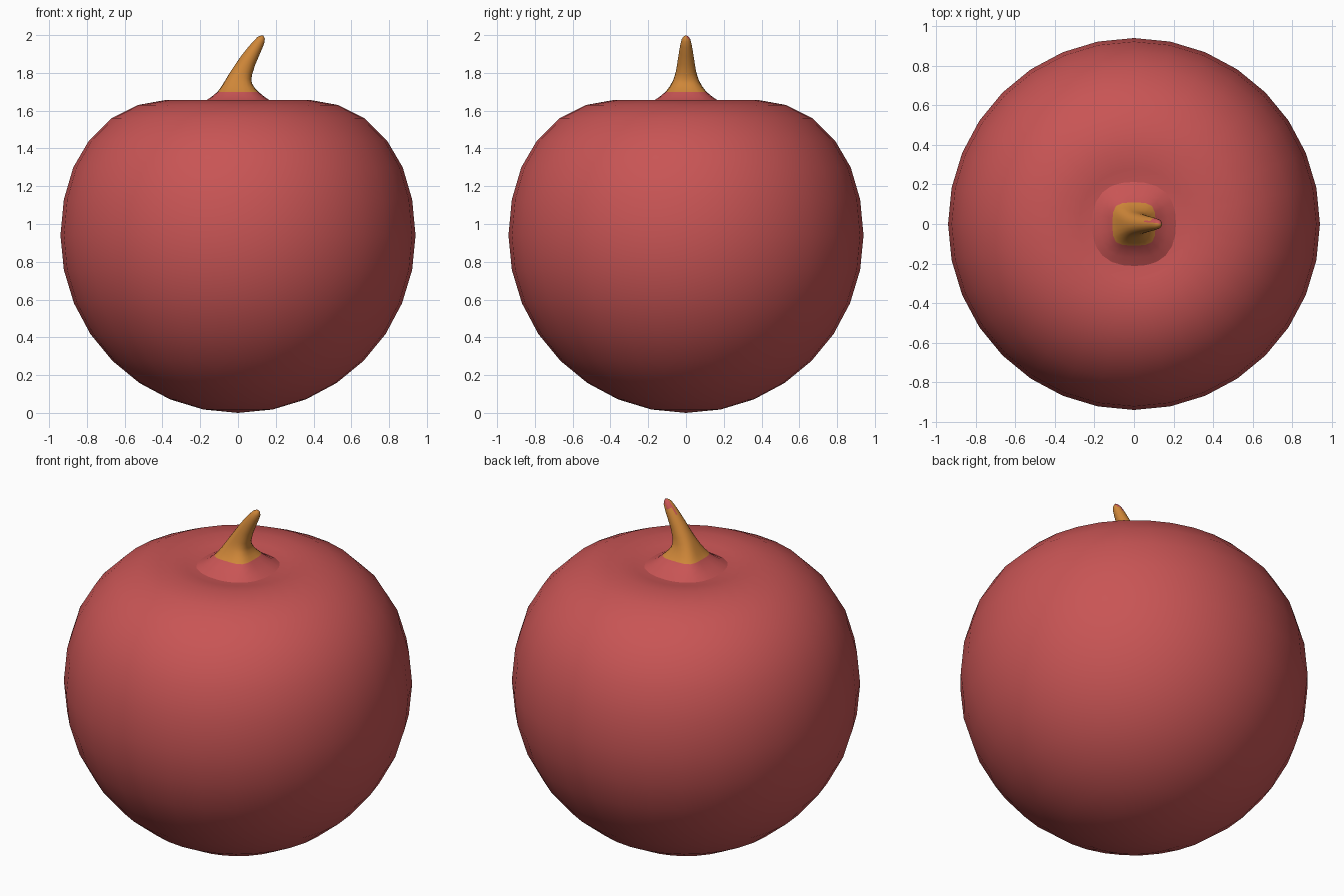
import bpy, bmesh, math
from mathutils import Vector

cube = bpy.data.objects.get("Cube")
if cube:
    bpy.data.objects.remove(cube, do_unlink=True)


def make_material(name, rgb):
    mat = bpy.data.materials.new(name)
    mat.use_nodes = True
    mat.diffuse_color = (*rgb, 1)
    mat.node_tree.nodes["Principled BSDF"].inputs["Base Color"].default_value = (*rgb, 1)
    return mat


red = make_material("soft red", (0.58, 0.09, 0.09))
tan = make_material("stem orange", (0.62, 0.24, 0.04))


def loft(name, rings, start, end, mats, rule=None):
    """Skin closed rings of points, closing both ends with a pole."""
    bm = bmesh.new()
    loops = [[bm.verts.new(p) for p in ring] for ring in rings]
    n = len(loops[0])
    for low, high in zip(loops, loops[1:]):
        for i in range(n):
            j = (i + 1) % n
            bm.faces.new((low[i], low[j], high[j], high[i]))
    for loop, point in ((loops[0], start), (loops[-1], end)):
        if point:
            pole = bm.verts.new(point)
            for i in range(n):
                bm.faces.new((loop[i], loop[(i + 1) % n], pole))
    bmesh.ops.recalc_face_normals(bm, faces=bm.faces)
    bm.normal_update()
    for f in bm.faces:
        f.smooth = True
        if rule:
            f.material_index = rule(f)
    mesh = bpy.data.meshes.new(name)
    bm.to_mesh(mesh)
    bm.free()
    for m in mats:
        mesh.materials.append(m)
    obj = bpy.data.objects.new(name, mesh)
    bpy.context.collection.objects.link(obj)
    return obj


# Fruit body: round below, flattened and dimpled on top
SIDES, R = 32, 0.94
profile = [(R * math.sin(k * math.pi / 16), R - R * math.cos(k * math.pi / 16))
           for k in range(1, 9)]
profile += [(0.922, 1.13), (0.872, 1.30), (0.79, 1.44), (0.67, 1.56),
            (0.53, 1.63), (0.38, 1.657), (0.28, 1.643), (0.2, 1.632)]
rings = []
for r, z in profile:
    rings.append([(r * math.cos(2 * math.pi * i / SIDES),
                   r * math.sin(2 * math.pi * i / SIDES), z) for i in range(SIDES)])
loft("fruit_body", rings, (0, 0, 0), (0, 0, 1.63), [red])


# Stem: rounded square at the collar, turning round and leaning to +x
def stem_ring(cx, z, r, tilt, squareness):
    t = math.radians(tilt)
    ring = []
    for i in range(24):
        a = 2 * math.pi * i / 24
        c, s = math.cos(a), math.sin(a)
        k = r / (abs(c) ** squareness + abs(s) ** squareness) ** (1 / squareness)
        ring.append(Vector((cx + k * c * math.cos(t), k * s, z - k * c * math.sin(t))))
    return ring


def stem_colour(face):
    c, n = face.calc_center_median(), face.normal
    tip_patch = c.z > 1.945 and n.z > 0.2 and n.y > 0.25
    return 0 if c.z < 1.695 or tip_patch else 1


stem = [(0, 1.625, 0.23, 0, 2.5), (0, 1.655, 0.168, 0, 3), (0, 1.675, 0.138, 0, 3.5),
        (0, 1.70, 0.108, 0, 4), (0.001, 1.725, 0.088, 3, 3.5), (0.005, 1.755, 0.07, 9, 3),
        (0.012, 1.78, 0.061, 15, 2.5), (0.025, 1.81, 0.053, 22, 2.2),
        (0.053, 1.865, 0.044, 31, 2), (0.08, 1.91, 0.037, 33, 2),
        (0.105, 1.95, 0.03, 33, 2), (0.122, 1.977, 0.023, 33, 2),
        (0.13, 1.989, 0.014, 33, 2)]
loft("stem", [stem_ring(*s) for s in stem], None, (0.134, 1.998 * 0, 1.999), [red, tan], stem_colour)
